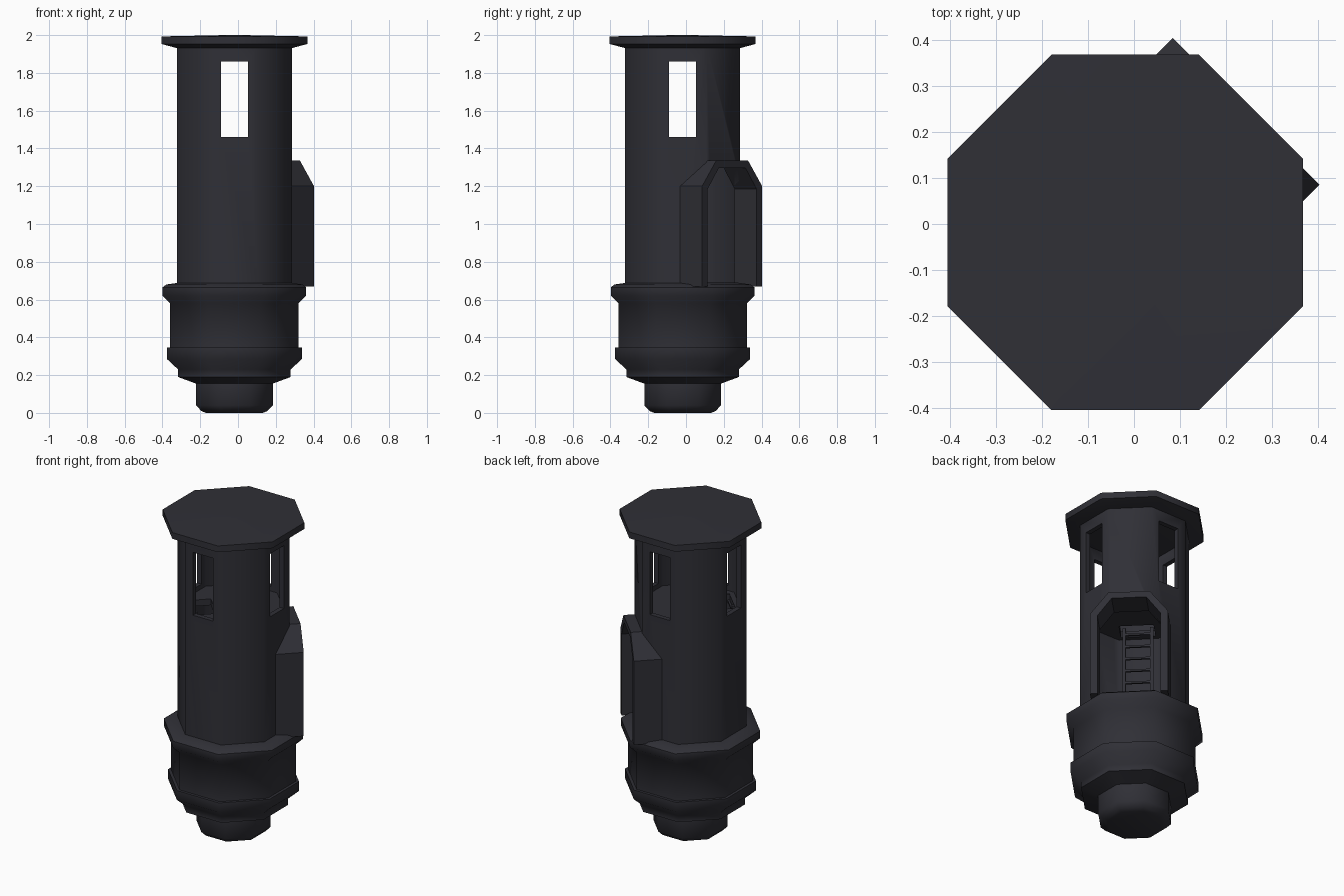
import bpy, bmesh, math
from mathutils import Matrix, Vector

if "Cube" in bpy.data.objects:
    bpy.data.objects.remove(bpy.data.objects["Cube"])

AXIS = Vector((-0.019, -0.018, 0))       # tower axis
DIAG = math.radians(45)                  # doorway direction

paint = bpy.data.materials.new("dark slate")
paint.use_nodes = True
colour = (0.029, 0.029, 0.037, 1)
paint.diffuse_color = colour
bsdf = next(n for n in paint.node_tree.nodes if n.type == 'BSDF_PRINCIPLED')
bsdf.inputs["Base Color"].default_value = colour


def finish(bm, name):
    bmesh.ops.translate(bm, verts=bm.verts, vec=AXIS)
    bmesh.ops.recalc_face_normals(bm, faces=bm.faces)
    mesh = bpy.data.meshes.new(name)
    bm.to_mesh(mesh)
    bm.free()
    mesh.materials.append(paint)
    ob = bpy.data.objects.new(name, mesh)
    bpy.context.collection.objects.link(ob)
    return ob


def octagon(name, profile):
    """Closed eight-sided turning from (flat radius, height) pairs."""
    bm = bmesh.new()
    rings = []
    for flat, z in profile:
        r = flat / math.cos(math.pi / 8)
        rings.append([bm.verts.new((r * math.cos((k + .5) * math.pi / 4),
                                    r * math.sin((k + .5) * math.pi / 4), z))
                      for k in range(8)])
    for a, b in zip(rings, rings[1:]):
        for k in range(8):
            n = (k + 1) % 8
            bm.faces.new((a[k], a[n], b[n], b[k]))
    bm.faces.new(rings[0])
    bm.faces.new(rings[-1])
    return finish(bm, name)


def boxes(name, parts, turn=0):
    """Boxes given as (centre, size), turned together about the axis."""
    bm = bmesh.new()
    for centre, size in parts:
        bmesh.ops.create_cube(bm, size=1, matrix=Matrix.Translation(centre)
                              @ Matrix.Diagonal((*size, 1)))
    bmesh.ops.rotate(bm, verts=bm.verts, matrix=Matrix.Rotation(turn, 3, 'Z'))
    return finish(bm, name)


def prism(name, outline, near, far):
    """Outline of (sideways, height) pairs extruded along the doorway direction."""
    bm = bmesh.new()
    face = bm.faces.new([bm.verts.new((near, u, z)) for u, z in outline])
    grown = bmesh.ops.extrude_face_region(bm, geom=[face])
    moved = [g for g in grown['geom'] if isinstance(g, bmesh.types.BMVert)]
    bmesh.ops.translate(bm, verts=moved, vec=(far - near, 0, 0))
    bmesh.ops.rotate(bm, verts=bm.verts, matrix=Matrix.Rotation(DIAG, 3, 'Z'))
    return finish(bm, name)


def arch(half, shoulder, top_half, top, bottom):
    right = [(half, bottom), (half, shoulder), (top_half, top)]
    return right + [(-u, z) for u, z in reversed(right)]


def cut(ob, cutters):
    bpy.context.view_layer.objects.active = ob
    for c in cutters:
        c.hide_render = True
        mod = ob.modifiers.new("cut", 'BOOLEAN')
        mod.operation, mod.solver, mod.object = 'DIFFERENCE', 'EXACT', c
        bpy.ops.object.modifier_apply(modifier=mod.name)
    for c in cutters:
        bpy.data.objects.remove(c)


# Stepped base, shaft and roof slab
base = octagon("stepped_base", [
    (.15, 0), (.175, .01), (.203, .04), (.203, .155), (.298, .19), (.298, .23),
    (.357, .285), (.357, .345), (.34, .345), (.34, .58), (.38, .62),
    (.38, .665), (.36, .68), (.29, .69)])
shaft = octagon("shaft", [(.305, .675), (.305, 1.95)])
roof = octagon("roof_slab", [(.30, 1.93), (.386, 1.953), (.386, 1.993), (.05, 2.0)])

# Hollow the shaft, then open four windows and the doorway
opening = arch(.183, 1.185, .10, 1.297, .5)
cut(shaft, [
    octagon("cavity", [(.275, .6), (.275, 1.99)]),
    boxes("window_x", [((0, 0, 1.66), (1, .142, .40))]),
    boxes("window_y", [((0, 0, 1.66), (.142, 1, .40))]),
    prism("door_hole", opening, .19, .6)])

# Projecting door surround
surround = prism("door_surround", arch(.225, 1.2, .12, 1.335, .668), .207, .371)
cut(surround, [prism("surround_hole", opening, .1, .6)])

# Lookout floor with a hatch, and the ladder on the wall opposite the door
floor = octagon("lookout_floor", [(.28, 1.39), (.28, 1.43)])
cut(floor, [boxes("hatch", [((-.18, 0, 1.4), (.13, .2, .2))], DIAG)])
rails = [((-.235, s * .08, 1.06), (.018, .018, .76)) for s in (-1, 1)]
rungs = [((-.235, 0, .76 + i * .08), (.012, .16, .012)) for i in range(9)]
ladder = boxes("ladder", rails + rungs, DIAG)

# Soft shading across the shallow octagon corners
bpy.ops.object.select_all(action='DESELECT')
for ob in (base, shaft, roof):
    ob.select_set(True)
bpy.context.view_layer.objects.active = shaft
bpy.ops.object.shade_smooth_by_angle(angle=math.radians(50))
